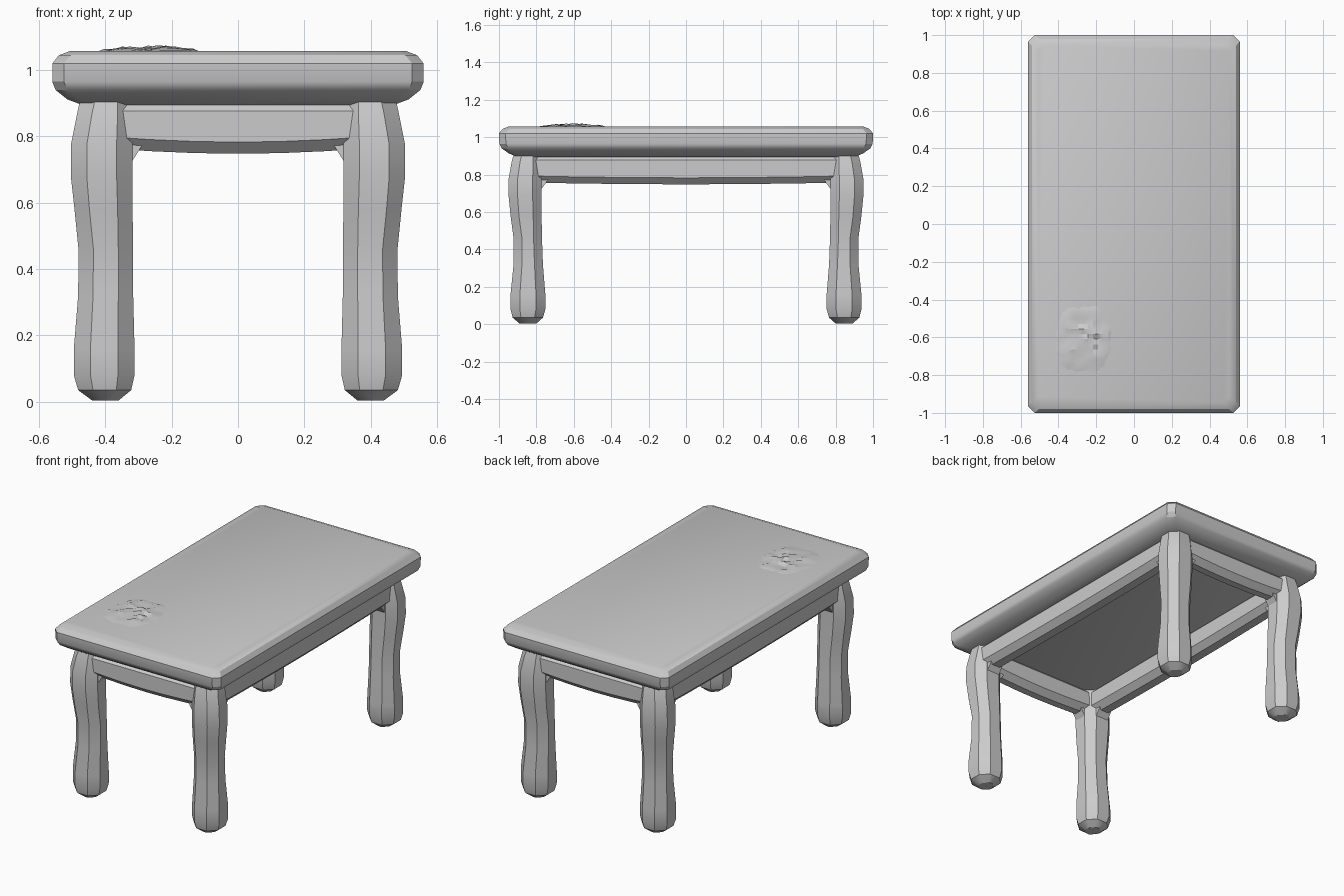
import bpy, bmesh, math, random

cube = bpy.data.objects.get("Cube")
if cube:
    bpy.data.objects.remove(cube, do_unlink=True)

grey = bpy.data.materials.new("plain_grey")
grey.use_nodes = True
COLOUR = (0.6, 0.6, 0.6, 1)
grey.diffuse_color = COLOUR
grey.node_tree.nodes["Principled BSDF"].inputs["Base Color"].default_value = COLOUR


def finish(name, bm, angle=30):
    """Turn a bmesh into a shaded object."""
    bmesh.ops.recalc_face_normals(bm, faces=bm.faces)
    mesh = bpy.data.meshes.new(name)
    bm.to_mesh(mesh)
    bm.free()
    mesh.materials.append(grey)
    obj = bpy.data.objects.new(name, mesh)
    bpy.context.collection.objects.link(obj)
    bpy.ops.object.select_all(action="DESELECT")
    obj.select_set(True)
    bpy.context.view_layer.objects.active = obj
    bpy.ops.object.shade_smooth_by_angle(angle=math.radians(angle))
    return obj


def octagon(u0, u1, v0, v1, c):
    """Rectangle with corners cut by c."""
    return [(u0 + c, v0), (u1 - c, v0), (u1, v0 + c), (u1, v1 - c),
            (u1 - c, v1), (u0 + c, v1), (u0, v1 - c), (u0, v0 + c)]


def loft(name, rings, angle=30):
    """Skin a list of equal closed rings and cap both ends."""
    bm = bmesh.new()
    loops = [[bm.verts.new(p) for p in ring] for ring in rings]
    for a, b in zip(loops, loops[1:]):
        for i in range(len(a)):
            j = (i + 1) % len(a)
            bm.faces.new((a[i], a[j], b[j], b[i]))
    bm.faces.new(loops[0])
    bm.faces.new(loops[-1])
    return finish(name, bm, angle)


# Tabletop with a rounded edge: (height, half width, half length, corner cut)
top_profile = [(0.895, 0.47, 0.90, 0.04), (0.912, 0.515, 0.945, 0.04),
               (0.94, 0.55, 0.985, 0.035), (0.965, 0.56, 0.998, 0.035),
               (1.02, 0.56, 1.0, 0.035), (1.045, 0.54, 0.98, 0.035),
               (1.058, 0.505, 0.945, 0.03)]
loft("tabletop", [[(x, y, z) for x, y in octagon(-w, w, -l, l, c)]
                  for z, w, l, c in top_profile])

# Legs with a swelling knee and rounded foot:
# (height, inner x, outer x, inner y, outer y, corner cut)
leg_profile = [(0.004, 0.36, 0.44, 0.80, 0.89, 0.03),
               (0.035, 0.322, 0.482, 0.765, 0.927, 0.045),
               (0.08, 0.312, 0.495, 0.752, 0.938, 0.05),
               (0.16, 0.312, 0.495, 0.752, 0.938, 0.05),
               (0.32, 0.316, 0.482, 0.765, 0.922, 0.045),
               (0.46, 0.316, 0.481, 0.77, 0.922, 0.045),
               (0.58, 0.318, 0.493, 0.772, 0.938, 0.045),
               (0.68, 0.318, 0.504, 0.772, 0.948, 0.048),
               (0.78, 0.318, 0.503, 0.772, 0.948, 0.048),
               (0.87, 0.318, 0.485, 0.772, 0.932, 0.045),
               (0.915, 0.318, 0.475, 0.772, 0.92, 0.045)]
for sx, side in ((1, "left"), (-1, "right")):
    for sy, end in ((-1, "front"), (1, "back")):
        loft(f"{end}_{side}_leg",
             [[(sx * x, sy * y, z) for x, y in octagon(x0, x1, y0, y1, c)]
              for z, x0, x1, y0, y1, c in leg_profile])


def rail(name, half, inner, outer, drop, place):
    """Beam under the top, flaring down where it meets the legs."""
    rings = []
    for t in (-1, -0.85, -0.7, -0.35, 0, 0.35, 0.7, 0.85, 1):
        low = 0.748 + drop * t * t
        rings.append([place(t * half, d, z)
                      for d, z in octagon(inner, outer, low, 0.912, 0.035)])
    return loft(name, rings)


for s, end in ((-1, "front"), (1, "back")):
    rail(f"{end}_rail", 0.37, 0.80, 0.915, 0.015,
         lambda t, d, z, s=s: (t, s * d, z))
for s, side in ((1, "left"), (-1, "right")):
    rail(f"{side}_rail", 0.84, 0.345, 0.47, 0.01,
         lambda t, d, z, s=s: (s * d, t, z))

# Small wedge fillets in the angles between legs and rails
for sx, side in ((1, "left"), (-1, "right")):
    for sy, end in ((-1, "front"), (1, "back")):
        loft(f"{end}_{side}_cross_fillet",
             [[(sx * x, sy * y, z) for x, z in
               ((0.335, 0.70), (0.285, 0.78), (0.335, 0.80))]
              for y in (0.82, 0.895)])
        loft(f"{end}_{side}_long_fillet",
             [[(sx * x, sy * y, z) for y, z in
               ((0.79, 0.70), (0.735, 0.775), (0.79, 0.80))]
              for x in (0.365, 0.45)])

# Crumpled patch on the tabletop
random.seed(4)
bm = bmesh.new()
bmesh.ops.create_grid(bm, x_segments=12, y_segments=14, size=1)
for v in bm.verts:
    x, y = v.co.x, v.co.y
    fade = max(0, 1 - math.hypot(x, y))
    height = fade ** 0.5 * random.uniform(0, 0.021) if fade else -0.004
    v.co = (-0.27 + 0.16 * x, -0.61 + 0.19 * y, 1.0575 + height)
finish("crumpled_patch", bm, 20)
